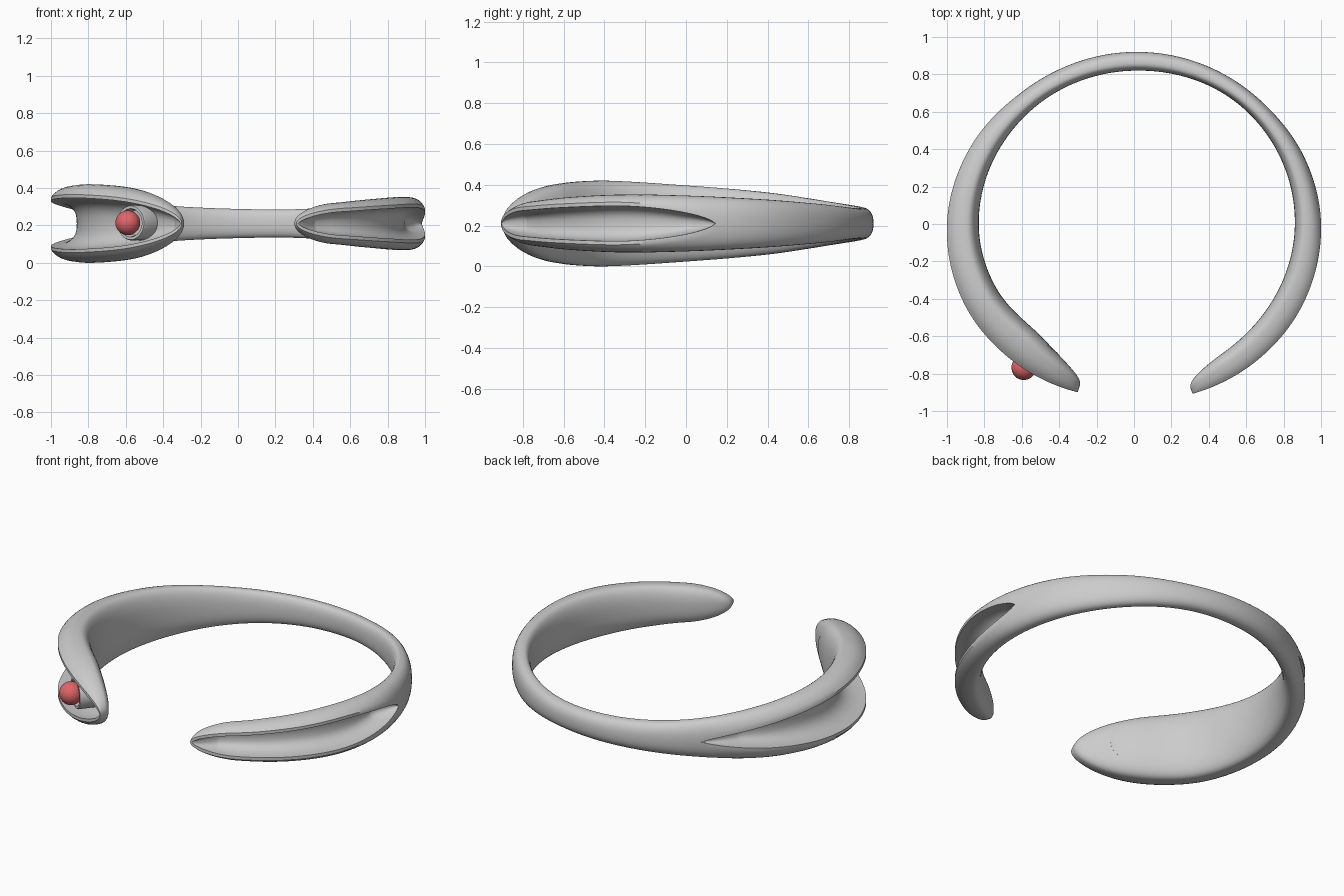
import bpy, bmesh
from math import sin, cos, pi, radians, sqrt, asin
from mathutils import Vector

if "Cube" in bpy.data.objects:
    bpy.data.objects.remove(bpy.data.objects["Cube"])

ZC = 0.21                    # mid height of the band
A0, A1 = -71.0, 251.5        # angles of the two tips (degrees from +x)
OPEN_R, OPEN_L = 9.0, 129.0  # angles where the outer hollows begin

# angle, value keys: half height, inner radius, outer radius
HALF = [(-71, .095), (-55, .11), (-40, .128), (-20, .142), (0, .137), (25, .118),
        (45, .098), (70, .076), (90, .078), (110, .09), (129, .112), (155, .155),
        (180, .187), (205, .21), (220, .203), (232, .185), (252, .16)]
INNER = [(-71, .84), (-45, .838), (0, .86), (45, .852), (90, .82), (135, .82),
         (180, .83), (205, .812), (225, .778), (240, .785), (252, .80)]
OUTER = [(-71, .96), (-45, .985), (-25, 1.0), (0, 1.0), (20, .98), (45, .945), (90, .92),
         (129, .925), (155, .967), (180, 1.0), (205, 1.003), (225, .982), (252, .948)]


def interp(keys, x):
    """Smooth Hermite interpolation through the keys."""
    n = len(keys)
    i = max(j for j in range(n - 1) if j == 0 or keys[j][0] <= x)

    def slope(j):
        a, b = keys[max(j - 1, 0)], keys[min(j + 1, n - 1)]
        return (b[1] - a[1]) / (b[0] - a[0])
    (x0, y0), (x1, y1) = keys[i], keys[i + 1]
    d = x1 - x0
    t = (x - x0) / d
    return ((2*t**3 - 3*t*t + 1) * y0 + (t**3 - 2*t*t + t) * d * slope(i)
            + (3*t*t - 2*t**3) * y1 + (t**3 - t*t) * d * slope(i + 1))


def ease(k):
    """Quarter ellipse rise from 0 to 1."""
    k = min(max(k, 0.0), 1.0)
    return sqrt(1 - (1 - k) ** 2)


def spow(v, p):
    return 0.0 if abs(v) < 1e-9 else (abs(v) ** p) * (1 if v > 0 else -1)


def section(a):
    """Closed (radius, height) loop: shell from lip to lip, then hollow floor."""
    tip = min(ease((a - A0) / 16), ease((A1 - a) / 25))
    h = interp(HALF, a) * tip
    ro = interp(OUTER, a)
    depth = (ro - interp(INNER, a)) * (.25 + .75 * tip)
    ri = ro - depth
    k = (OPEN_R - a) / 32 if a < 70 else (a - OPEN_L) / 65
    s = ease(k)
    e = .74 * h * s                       # outer edge of the lip
    o = max(0.0, e - .018)                # inner edge of the lip
    p = .85
    t0 = asin((.74 * s) ** (1 / p)) if s > 0 else 0.0
    um = ri + .4 * depth
    b = .6 * depth / spow(cos(t0), p)
    pts = []
    n = 32
    for i in range(n + 1):
        t = t0 + (2 * pi - 2 * t0) * i / n
        c = spow(cos(t), p)
        pts.append((um + c * (b if c > 0 else .4 * depth), h * spow(sin(t), p)))
    pts[0], pts[-1] = (ro, e), (ro, -e)
    dep = max(0.0, depth - .032) * min(1, o / .05)
    m = 18
    for i in range(m + 1):
        t = pi * i / m
        pts.append((ro - dep * spow(sin(t), .8), -o * spow(cos(t), .75)))
    return pts


def finish(name, bm, angle):
    bmesh.ops.remove_doubles(bm, verts=bm.verts, dist=2e-5)
    bmesh.ops.recalc_face_normals(bm, faces=bm.faces)
    me = bpy.data.meshes.new(name)
    bm.to_mesh(me)
    bm.free()
    ob = bpy.data.objects.new(name, me)
    bpy.context.collection.objects.link(ob)
    bpy.ops.object.select_all(action='DESELECT')
    ob.select_set(True)
    bpy.context.view_layer.objects.active = ob
    bpy.ops.object.shade_smooth_by_angle(angle=radians(angle))
    return ob


def loft(bm, rings, closed):
    """Skin a list of point rings with quads."""
    vs = [[bm.verts.new(p) for p in r] for r in rings]
    n = len(vs[0])
    count = len(vs) if closed else len(vs) - 1
    for i in range(count):
        r, q = vs[i], vs[(i + 1) % len(vs)]
        for j in range(n):
            bm.faces.new((r[j], r[(j + 1) % n], q[(j + 1) % n], q[j]))


# open cuff band, samples packed toward the tips
bm = bmesh.new()
rings = []
N = 320
for i in range(N + 1):
    x = i / N
    a = A0 + (A1 - A0) * (x - .14 * sin(2 * pi * x))
    ca, sa = cos(radians(a)), sin(radians(a))
    rings.append([(r * ca, r * sa, ZC + v) for r, v in section(a)])
loft(bm, rings, False)
finish("cuff_band", bm, 38)

# round cup setting in the left hollow, lathed around a radial axis
ang = radians(232.5)
axis = Vector((cos(ang), sin(ang), 0))
side = Vector((-sin(ang), cos(ang), 0))
up = Vector((0, 0, 1))
base = Vector((0, 0, ZC + .004))
profile = [(0, .795), (.094, .795), (.094, .935), (.09, .943), (.076, .943),
           (.072, .935), (.066, .90), (0, .89)]
bm = bmesh.new()
S = 48
rings = []
for i in range(S):
    t = 2 * pi * i / S
    d = side * cos(t) + up * sin(t)
    rings.append([base + axis * r + d * w for w, r in profile])
loft(bm, rings, True)
finish("stone_cup", bm, 35)

# red bead resting in the cup
bm = bmesh.new()
bmesh.ops.create_uvsphere(bm, u_segments=40, v_segments=24, radius=.066)
bead = finish("bead", bm, 60)
bead.location = base + axis * .968
mat = bpy.data.materials.new("red")
mat.diffuse_color = (.75, .13, .14, 1)
mat.use_nodes = True
mat.node_tree.nodes["Principled BSDF"].inputs["Base Color"].default_value = mat.diffuse_color
bead.data.materials.append(mat)
